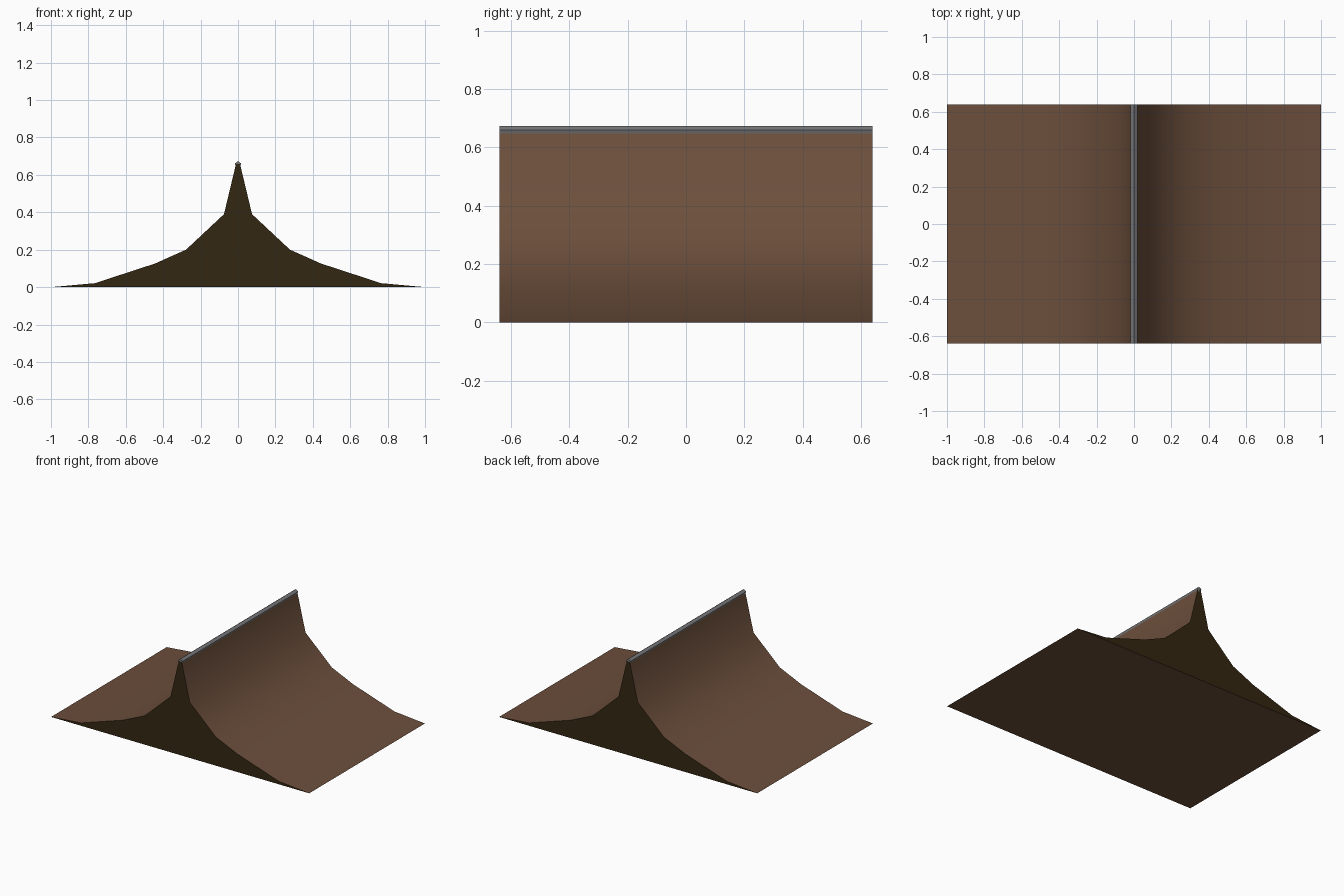
import bpy, math

if "Cube" in bpy.data.objects:
    bpy.data.objects.remove(bpy.data.objects["Cube"])

HALF = 0.64  # half of the length along y

def material(name, rgb):
    m = bpy.data.materials.new(name)
    m.diffuse_color = (*rgb, 1)
    m.use_nodes = True
    m.node_tree.nodes["Principled BSDF"].inputs["Base Color"].default_value = m.diffuse_color
    return m

brown = material("brown_shingle", (0.15, 0.078, 0.045))
dark = material("dark_gable", (0.034, 0.020, 0.006))
grey = material("grey_ridge", (0.19, 0.19, 0.20))

def prism(name, outline, mats):
    """Extrude an (x, z) outline along y; the last two faces are the ends."""
    n = len(outline)
    verts = [(x, y, z) for y in (-HALF, HALF) for x, z in outline]
    faces = [(i, i + n, (i + 1) % n + n, (i + 1) % n) for i in range(n)]
    faces += [tuple(range(n)), tuple(reversed(range(n, 2 * n)))]
    me = bpy.data.meshes.new(name)
    me.from_pydata(verts, [], faces)
    for m in mats:
        me.materials.append(m)
    ob = bpy.data.objects.new(name, me)
    bpy.context.collection.objects.link(ob)
    return ob

# Flared roof: right half profile, mirrored to the left
right = [(1.0, 0.0), (0.765, 0.021), (0.444, 0.126), (0.278, 0.2),
         (0.075, 0.39), (0.011, 0.657)]
roof = prism("roof", right + [(-x, z) for x, z in reversed(right)], [brown, dark])
for p in roof.data.polygons:
    if abs(p.normal.y) > 0.9:
        p.material_index = 1      # gable ends

# Five-sided ridge pole
r = 0.0185
pole = [(r * math.sin(-a), 0.655 + r * math.cos(a))
        for a in (i * math.tau / 5 for i in range(5))]
prism("ridge_pole", pole, [grey])

# Smooth slopes with sharp gable, eave and ridge edges
bpy.ops.object.select_all(action='DESELECT')
roof.select_set(True)
bpy.context.view_layer.objects.active = roof
bpy.ops.object.shade_smooth_by_angle(angle=math.radians(50))
